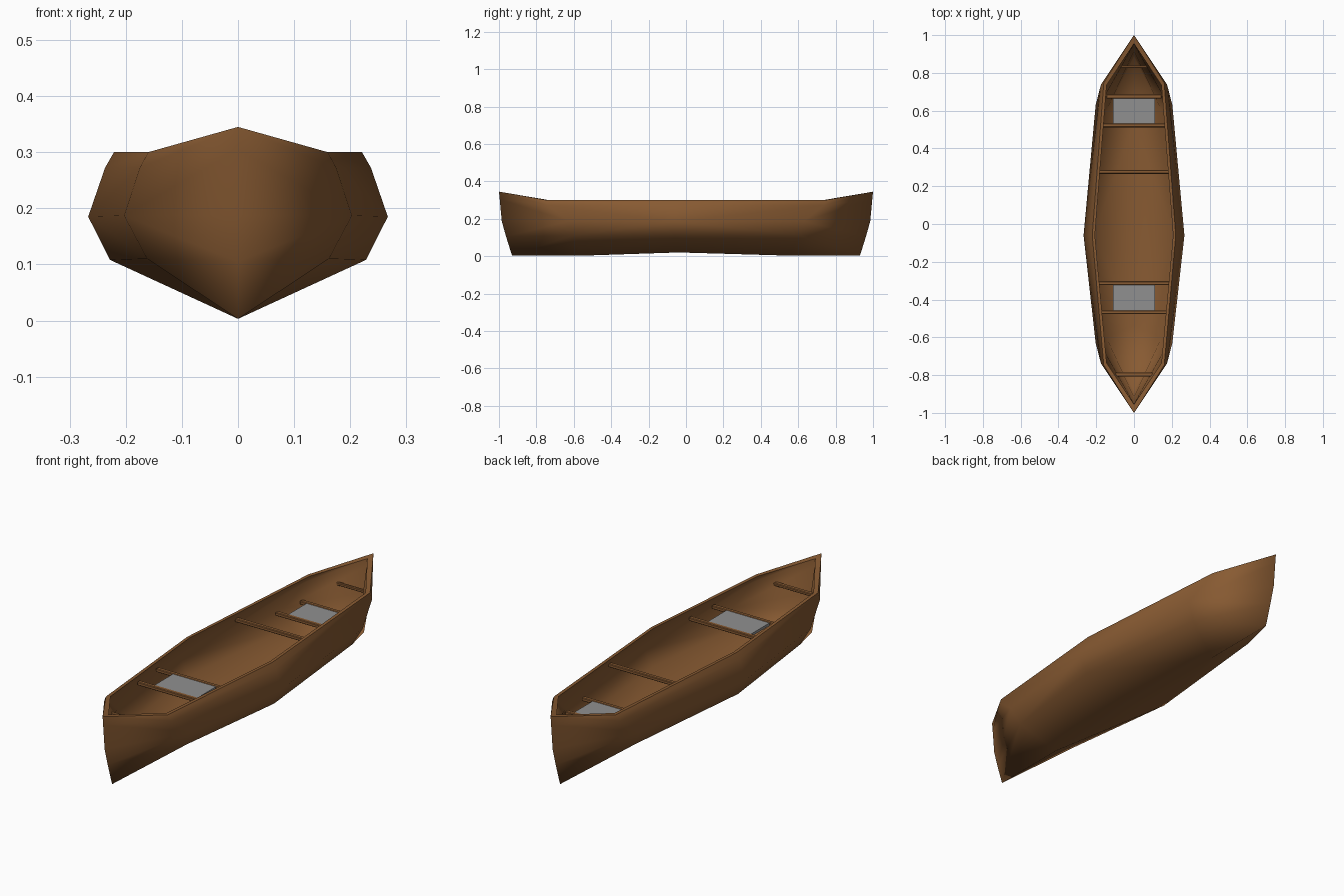
import bpy, bmesh

if "Cube" in bpy.data.objects:
    bpy.data.objects.remove(bpy.data.objects["Cube"])


def material(name, rgb):
    m = bpy.data.materials.new(name)
    m.diffuse_color = (*rgb, 1)
    m.use_nodes = True
    m.node_tree.nodes["Principled BSDF"].inputs["Base Color"].default_value = m.diffuse_color
    return m


BROWN = material("brown wood", (0.245, 0.103, 0.032))
GREY = material("seat grey", (0.28, 0.28, 0.28))


def finish(name, bm, mat):
    bmesh.ops.recalc_face_normals(bm, faces=bm.faces[:])
    me = bpy.data.meshes.new(name)
    bm.to_mesh(me)
    bm.free()
    me.materials.append(mat)
    ob = bpy.data.objects.new(name, me)
    bpy.context.collection.objects.link(ob)
    return ob


def box(name, centre, size, mat, bevel=0.0):
    bm = bmesh.new()
    bmesh.ops.create_cube(bm, size=1)
    for v in bm.verts:
        v.co = [c + s * p for c, s, p in zip(centre, size, v.co)]
    if bevel:
        bmesh.ops.bevel(bm, geom=bm.edges[:], offset=bevel, segments=1, affect='EDGES')
    return finish(name, bm, mat)


# Hull half: stations run bow to stern, levels run keel to gunwale
STEM = [(0, .93, .003), (0, .962, .105), (0, .985, .187), (0, .996, .305), (0, 1.0, .345)]
SHOULDER = [(0, .55, .003), (.162, .61, .11), (.203, .63, .187), (.175, .738, .272), (.16, .747, .30)]
MID = [(0, -.04, .02), (.228, -.06, .108), (.267, -.06, .185), (.237, -.06, .272), (.221, -.06, .30)]


def flip(station):
    return [(x, -y, z) for x, y, z in station]


def inner(station, dx, dy, drop=0):
    # inset a station for the inside skin; the floor is raised, the stem top lowered
    lift = (.012, .008, 0, 0, -drop)
    return [(max(0, x - dx), y - dy, z + h) for (x, y, z), h in zip(station, lift)]


stem_in, shoulder_in = inner(STEM, 0, .045, .008), inner(SHOULDER, .015, .012)
outer = [flip(STEM), flip(SHOULDER), MID, SHOULDER, STEM]
inside = [flip(stem_in), flip(shoulder_in), inner(MID, .014, 0), shoulder_in, stem_in]

bm = bmesh.new()
skins = [[[bm.verts.new(p) for p in st] for st in skin] for skin in (outer, inside)]
for g in skins:
    for s in range(4):
        # a is the station nearer the tip: full low down, hollow flare higher up
        a, b = (g[s], g[s + 1]) if s < 2 else (g[s + 1], g[s])
        for k in range(4):
            if k < 2:
                tris = (a[k], b[k], b[k + 1]), (a[k], b[k + 1], a[k + 1])
            else:
                tris = (a[k], b[k], a[k + 1]), (b[k], b[k + 1], a[k + 1])
            for t in tris:
                bm.faces.new(t)
# Gunwale rim joins both skins, with crisp edges
for s in range(4):
    o, i = skins[0], skins[1]
    bm.faces.new((o[s][4], o[s + 1][4], i[s + 1][4], i[s][4]))
    for g in skins:
        bm.edges.get((g[s][4], g[s + 1][4])).smooth = False
# A half skin can hold zero-area pieces on the stem line; keep only real faces
bmesh.ops.delete(bm, geom=[f for f in bm.faces if f.calc_area() < 1e-7], context='FACES')
for f in bm.faces:
    f.smooth = True
hull = finish("hull", bm, BROWN)
mirror = hull.modifiers.new("mirror", 'MIRROR')
mirror.merge_threshold = 0.0005

# Crossbars: y, half width, height
for name, y, w, z in [("stern_seat_bar_back", .675, .147, .203), ("stern_seat_bar_front", .522, .168, .203),
                      ("middle_thwart", .276, .203, .258), ("bow_seat_bar_back", -.313, .2, .25),
                      ("bow_seat_bar_front", -.467, .188, .25)]:
    box(name, (0, y, z), (2 * w, .02, .016), BROWN, .003)

# Carry handles at both ends
box("stern_handle", (0, .833, .25), (.16, .014, .014), BROWN, .003)
box("bow_handle", (0, -.797, .255), (.2, .02, .014), BROWN, .003)

# Seats
box("stern_seat", (0, .597, .203), (.222, .136, .012), GREY)
box("bow_seat", (0, -.39, .25), (.222, .136, .012), GREY)
